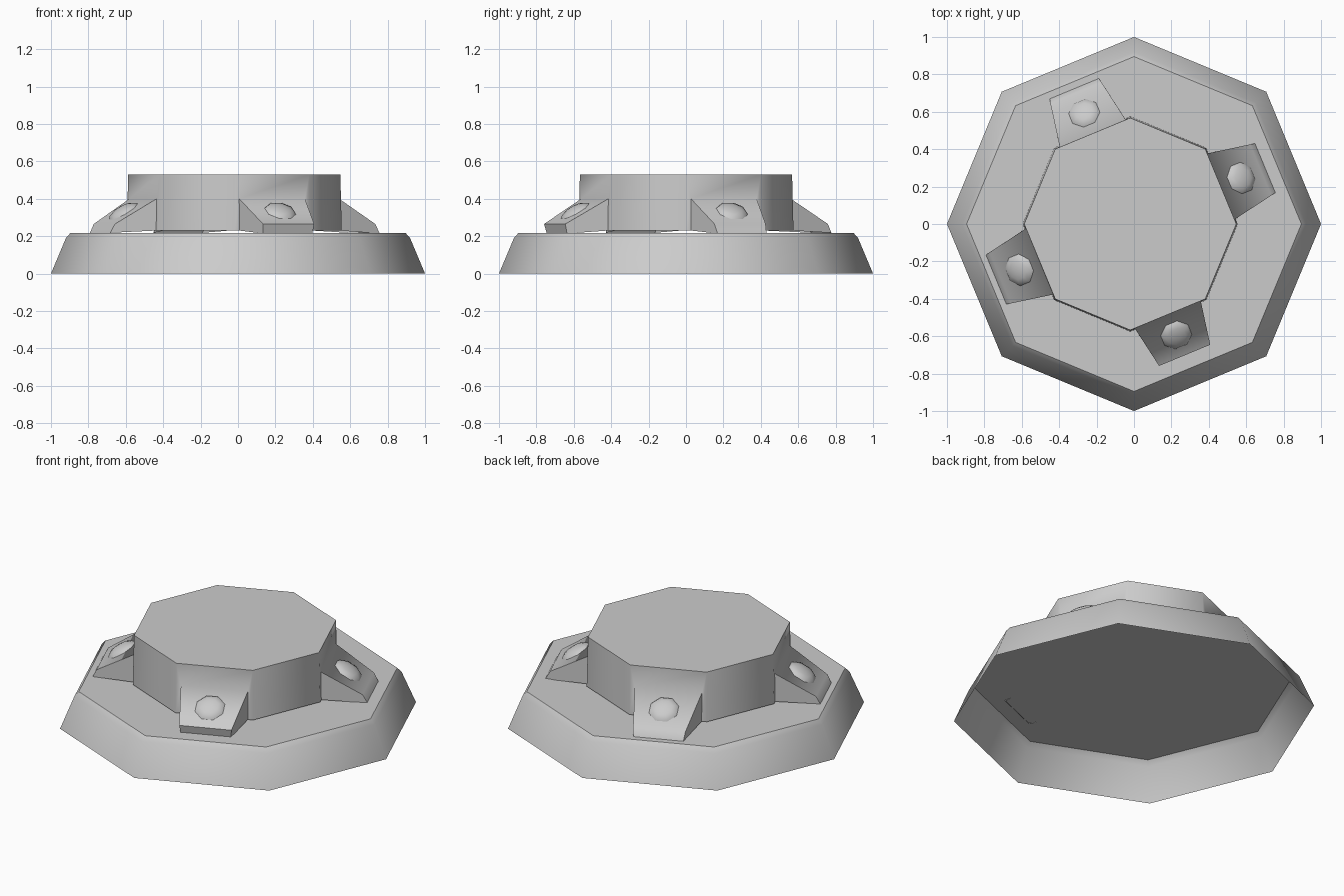
import bpy
import bmesh
import math
from mathutils import Matrix, Vector

cube = bpy.data.objects.get("Cube")
if cube:
    bpy.data.objects.remove(cube, do_unlink=True)

SIDES = 8
HUB_X = -0.02
RIM_Z = 0.218

grey = bpy.data.materials.new("plain_grey")
grey.use_nodes = True
grey.diffuse_color = (0.6, 0.6, 0.6, 1)
grey.node_tree.nodes["Principled BSDF"].inputs["Base Color"].default_value = (0.6, 0.6, 0.6, 1)


def finish(name, bm, smooth_angle):
    """Weld the faces, make the object and shade it smooth below an angle."""
    bmesh.ops.remove_doubles(bm, verts=bm.verts, dist=0.0005)
    mesh = bpy.data.meshes.new(name)
    bm.to_mesh(mesh)
    bm.free()
    mesh.materials.append(grey)
    obj = bpy.data.objects.new(name, mesh)
    bpy.context.collection.objects.link(obj)
    bpy.ops.object.select_all(action='DESELECT')
    obj.select_set(True)
    bpy.context.view_layer.objects.active = obj
    bpy.ops.object.shade_smooth_by_angle(angle=math.radians(smooth_angle))
    return obj


def open_shell(name, rings, smooth_angle, turn=0.0):
    """Octagonal shell from (radius, height) rings, capped on top, open below."""
    bm = bmesh.new()
    loops = []
    for r, z in rings:
        angles = [turn + math.tau * i / SIDES for i in range(SIDES)]
        loops.append([bm.verts.new((r * math.cos(a), r * math.sin(a), z)) for a in angles])
    for low, high in zip(loops, loops[1:]):
        for i in range(SIDES):
            j = (i + 1) % SIDES
            bm.faces.new((low[i], low[j], high[j], high[i]))
    bm.faces.new(loops[-1])
    return finish(name, bm, smooth_angle)


# Wide hollow base with a sloped side, softened rim and flat top
open_shell("base_plate", [(1.0, 0), (0.92, 0.19), (0.895, RIM_Z), (0.875, RIM_Z)], 50)

# Hub walls: every second one grows into a wedge-shaped lug
LOW_R, TOP_R, LOW_Z, TOP_Z, SHELF_Z = 0.531, 0.524, 0.23, 0.53, 0.40
SHELF_R, ROOT_W, LIP_W, FOOT_W = 0.528, 0.19, 0.148, 0.142
HALF = math.tan(math.pi / SIDES)
# Lip radius, foot radius and foot height of each lug
lugs = [(0.755, 0.783, 0.214), (0.76, 0.783, 0.218), (0.752, 0.776, 0.218), (0.76, 0.747, 0.214)]

bm = bmesh.new()
for n in range(SIDES):
    turn = Matrix.Rotation(math.tau * (n + 0.5) / SIDES, 4, 'Z')

    def pair(r, half_width, z):
        return [turn @ Vector((r, s * half_width, z)) for s in (-1, 1)]

    def face(*points):
        bm.faces.new([bm.verts.new(p) for p in points])

    low = pair(LOW_R, LOW_R * HALF, LOW_Z)
    top = pair(TOP_R, TOP_R * HALF, TOP_Z)
    if n % 2:
        face(low[0], low[1], top[1], top[0])
        continue
    lip_r, foot_r, foot_z = lugs[n // 2]
    root = pair(LOW_R, ROOT_W, LOW_Z)
    shelf = pair(SHELF_R, ROOT_W, SHELF_Z)
    lip = pair(lip_r, LIP_W, 0.265)
    foot = pair(foot_r, FOOT_W, foot_z)
    face(low[0], root[0], shelf[0], top[0])
    face(root[1], low[1], top[1], shelf[1])
    face(shelf[0], shelf[1], top[1], top[0])
    face(lip[0], lip[1], shelf[1], shelf[0])
    face(foot[0], foot[1], lip[1], lip[0])
    face(root[0], foot[0], lip[0], shelf[0])
    face(foot[1], root[1], shelf[1], lip[1])

# Flat hub roof
roof_r = TOP_R / math.cos(math.pi / SIDES)
angles = [math.tau * i / SIDES for i in range(SIDES)]
bm.faces.new([bm.verts.new((roof_r * math.cos(a), roof_r * math.sin(a), TOP_Z)) for a in angles])
hub = finish("hub_with_lugs", bm, 65)
hub.location.x = HUB_X

# Domed bolt head on each lug
slope = math.atan2(0.135, 0.23)
dome = [(0.088, -0.004), (0.076, 0.010), (0.05, 0.02), (0.02, 0.025)]
for n in range(4):
    bolt = open_shell(f"bolt_head_{n + 1}", dome, 60, math.pi / SIDES)
    bolt.matrix_world = (Matrix.Translation(Vector((HUB_X, 0, 0)))
                         @ Matrix.Rotation(math.radians(22.5 + 90 * n), 4, 'Z')
                         @ Matrix.Translation(Vector((0.643, 0, 0.334)))
                         @ Matrix.Rotation(slope, 4, 'Y'))
